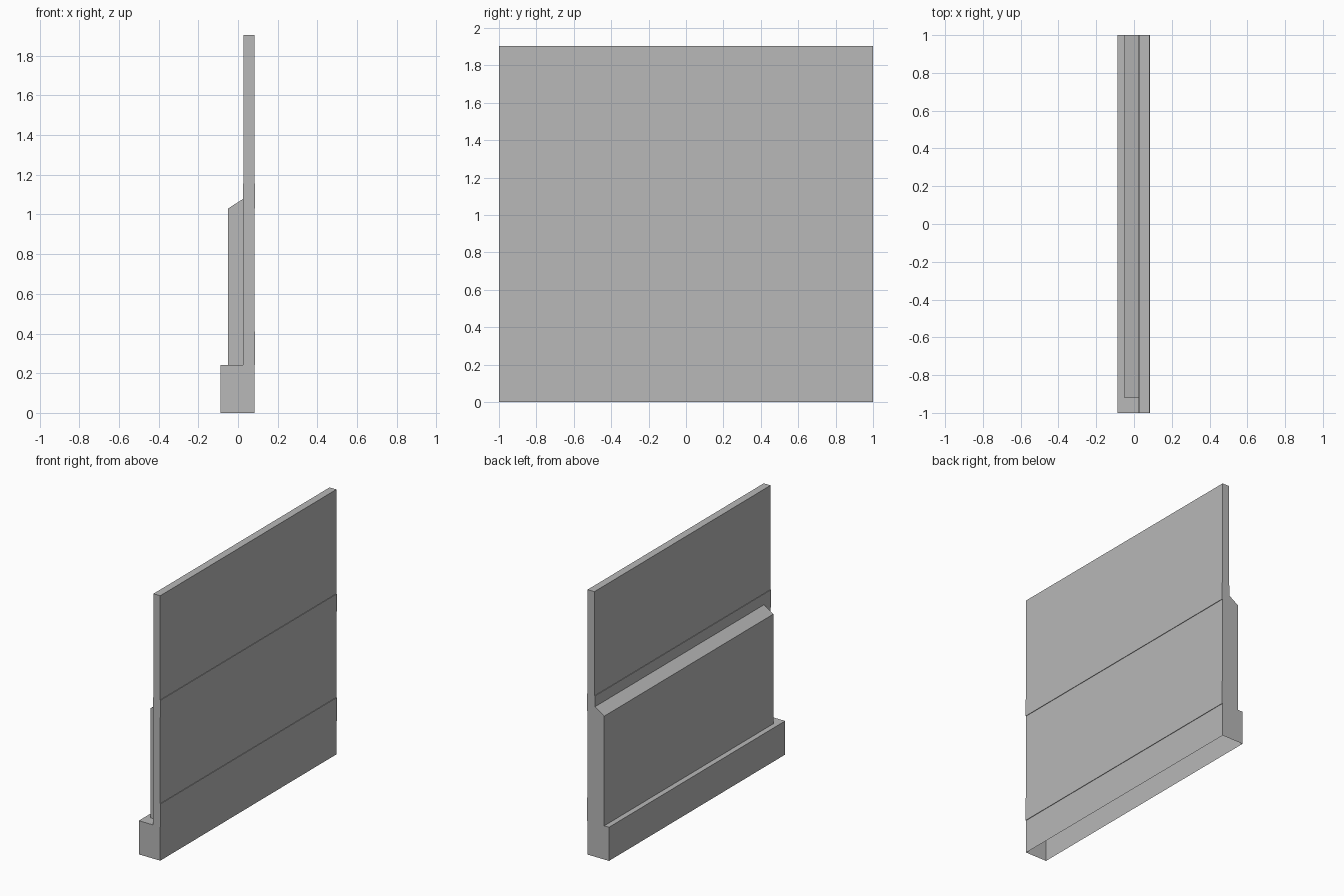
import bpy
import bmesh

if "Cube" in bpy.data.objects:
    bpy.data.objects.remove(bpy.data.objects["Cube"], do_unlink=True)

# One plain grey for every part
GREY = (0.48, 0.48, 0.48, 1)
grey = bpy.data.materials.new("plain grey")
grey.use_nodes = True
grey.diffuse_color = GREY
grey.node_tree.nodes["Principled BSDF"].inputs["Base Color"].default_value = GREY


def extrude_profile(name, profile, y_front, y_back, open_bottom=False):
    """Sweep an (x, z) profile along y into a flat-sided solid."""
    bm = bmesh.new()
    cap = bm.faces.new([bm.verts.new((x, y_front, z)) for x, z in profile])
    swept = bmesh.ops.extrude_face_region(bm, geom=[cap], use_keep_orig=True)
    moved = [v for v in swept["geom"] if isinstance(v, bmesh.types.BMVert)]
    bmesh.ops.translate(bm, verts=moved, vec=(0, y_back - y_front, 0))
    bmesh.ops.recalc_face_normals(bm, faces=bm.faces)
    if open_bottom:
        floor = [f for f in bm.faces if f.normal.z < -0.9]
        bmesh.ops.delete(bm, geom=floor, context="FACES_ONLY")
    mesh = bpy.data.meshes.new(name)
    bm.to_mesh(mesh)
    bm.free()
    mesh.materials.append(grey)
    obj = bpy.data.objects.new(name, mesh)
    bpy.context.collection.objects.link(obj)
    return obj


BASE_TOP, TOP = 0.242, 1.904
WALL_X0, WALL_X1, LIP = 0.028, 0.082, 0.004

# Hollow plinth, open underneath
extrude_profile("plinth", [(-0.088, 0), (WALL_X1, 0), (WALL_X1, BASE_TOP),
                           (-0.088, BASE_TOP)], -1, 1, open_bottom=True)

# Thin wall with two slightly thicker bands
bands = [(BASE_TOP, 0.41), (1.03, 1.155)]
right_side = []
for low, high in bands:
    right_side += [(0, low), (LIP, low), (LIP, high), (0, high)]
right_side.append((0, TOP))
right_side = right_side[1:]  # the lowest band starts on the plinth
wall = [(WALL_X1 + d, z) for d, z in right_side]
wall += [(WALL_X0 - d, z) for d, z in reversed(right_side)]
extrude_profile("wall", wall, -1, 1)

# Raised panel with a sloping top, stopping short of the front end
extrude_profile("sloped_panel", [(-0.05, BASE_TOP), (WALL_X0, BASE_TOP),
                                 (WALL_X0, 1.08), (-0.05, 1.03)], -0.92, 1)
